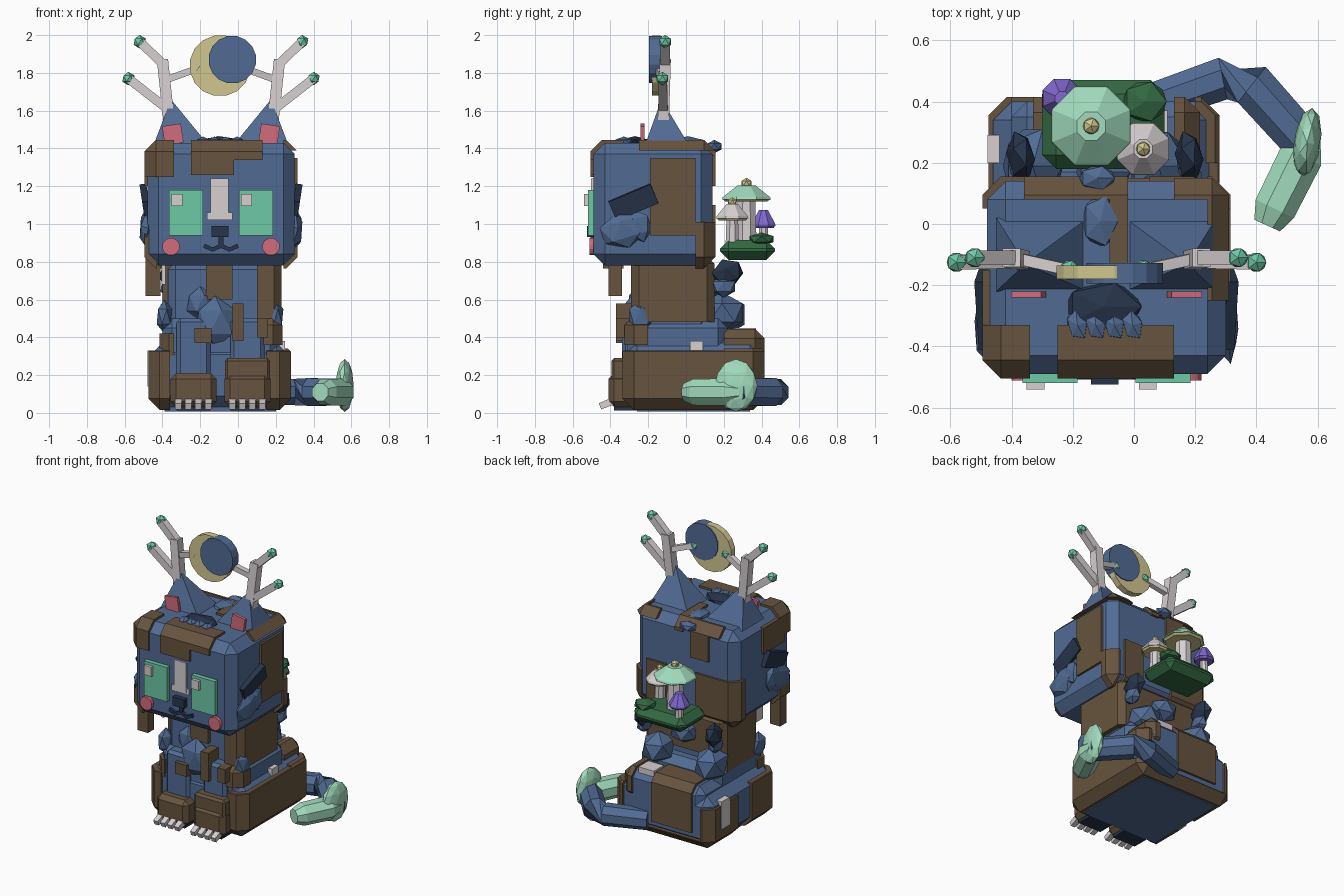
import bpy, bmesh, math
from mathutils import Vector, Matrix, Euler

old = bpy.data.objects.get("Cube")
if old:
    bpy.data.objects.remove(old)

CX = -0.09  # mirror line of the head and body
N = None    # open side of a patch region


def material(name, *rgb):
    m = bpy.data.materials.new(name)
    m.use_nodes = True
    m.diffuse_color = (*rgb, 1)
    m.node_tree.nodes["Principled BSDF"].inputs["Base Color"].default_value = (*rgb, 1)
    return m


BLUE = material("slate blue", 0.083, 0.148, 0.295)
BROWN = material("bark brown", 0.135, 0.088, 0.049)
NAVY = material("dark navy", 0.02, 0.035, 0.07)
MINT = material("pale mint", 0.36, 0.71, 0.51)
TEAL = material("jade", 0.155, 0.58, 0.38)
PINK = material("rose pink", 0.64, 0.15, 0.2)
WHITE = material("bone white", 0.68, 0.63, 0.64)
YELLOW = material("moon yellow", 0.64, 0.57, 0.28)
GREEN = material("moss green", 0.034, 0.14, 0.055)
PURPLE = material("violet", 0.22, 0.14, 0.64)


def finish(name, bm, mat):
    bmesh.ops.recalc_face_normals(bm, faces=bm.faces)
    mesh = bpy.data.meshes.new(name)
    bm.to_mesh(mesh)
    bm.free()
    mesh.materials.append(mat)
    ob = bpy.data.objects.new(name, mesh)
    bpy.context.collection.objects.link(ob)
    return ob


def box_mesh(b, bevel=0.0):
    lo, hi = Vector(b[::2]), Vector(b[1::2])
    bm = bmesh.new()
    bmesh.ops.create_cube(bm, size=1, matrix=Matrix.Translation((lo + hi) / 2) @ Matrix.Diagonal((*(hi - lo), 1)))
    if bevel:
        bmesh.ops.bevel(bm, geom=bm.edges[:], offset=bevel, segments=1, affect='EDGES', profile=0.5)
    return bm


def box(name, b, mat, bevel=0.0):
    """b = x0, x1, y0, y1, z0, z1"""
    return finish(name, box_mesh(b, bevel), mat)


def patches(name, b, bevel, regions, grow=0.015):
    """Raised bark: slightly larger copies of a block, each trimmed to a region."""
    for k, region in enumerate(regions):
        bm = box_mesh([v + (grow if i % 2 else -grow) for i, v in enumerate(b)], bevel)
        for i, v in enumerate(region):
            if v is None:
                continue
            n, p = Vector((0, 0, 0)), Vector((0, 0, 0))
            n[i // 2] = 1 if i % 2 else -1
            p[i // 2] = v
            cut = bmesh.ops.bisect_plane(bm, geom=bm.verts[:] + bm.edges[:] + bm.faces[:],
                                         plane_co=p, plane_no=n, clear_outer=True)
            edges = [e for e in cut["geom_cut"] if isinstance(e, bmesh.types.BMEdge)]
            bmesh.ops.holes_fill(bm, edges=edges)
        finish(f"{name}_{k}", bm, BROWN)


def blob(name, c, s, mat, rot=(0, 0, 0), detail=1):
    bm = bmesh.new()
    bmesh.ops.create_icosphere(bm, subdivisions=detail, radius=1, matrix=Matrix.LocRotScale(
        Vector(c), Euler(rot), Vector(s)))
    return finish(name, bm, mat)


def tube(name, pts, radii, sides, mat):
    """Flat-sided tube through points, closed at both ends."""
    pts = [Vector(p) for p in pts]
    bm = bmesh.new()
    rings = []
    for i, p in enumerate(pts):
        t = (pts[min(i + 1, len(pts) - 1)] - pts[max(i - 1, 0)]).normalized()
        u = t.cross(Vector((0, 1, 0)) if abs(t.y) < 0.5 else Vector((0, 0, 1))).normalized()
        w = t.cross(u)
        angles = [math.tau * (k + 0.5) / sides for k in range(sides)]
        rings.append([bm.verts.new(p + radii[i] * (u * math.cos(a) + w * math.sin(a))) for a in angles])
    for a, b in zip(rings, rings[1:]):
        for k in range(sides):
            bm.faces.new((a[k], a[(k + 1) % sides], b[(k + 1) % sides], b[k]))
    bm.faces.new(rings[0])
    bm.faces.new(rings[-1])
    return finish(name, bm, mat)


# Head with bark patches
HEAD = (-0.48, 0.30, -0.49, 0.14, 0.78, 1.43)
box("head", HEAD, BLUE, 0.06)
patches("head_bark", HEAD, 0.06, [
    (N, -0.34, N, -0.33, 1.25, N), (-0.25, -0.02, N, -0.33, 1.26, N), (-0.03, 0.13, N, -0.33, 1.34, N),
    (0.24, N, -0.19, 0.05, 0.94, 1.35), (0.24, N, 0.05, N, N, 1.01),
    (-0.08, -0.02, -0.13, N, 1.36, N), (-0.36, -0.02, 0.08, N, 1.38, N), (0.13, 0.26, 0.08, N, 1.39, N),
    (0.24, N, -0.25, N, 1.39, N), (-0.28, -0.14, 0.08, N, 1.2, N), (N, -0.18, 0.05, N, N, 1.1),
    (N, -0.42, -0.38, -0.15, 1.2, 1.38), (N, -0.43, -0.44, -0.33, N, 0.95), (0.05, 0.2, 0.08, N, N, 1.1)])
box("hanging_bark", (-0.49, -0.41, -0.41, -0.34, 0.62, 0.82), BROWN)

# Fur tufts on the crown
blob("crown_tuft", (-0.1, -0.27, 1.43), (0.14, 0.09, 0.035), NAVY)
for i in range(4):
    blob(f"crown_lock_{i}", (-0.185 + i * 0.06, -0.33, 1.435), (0.036, 0.055, 0.028), BLUE, (0, 0, 0.3))
blob("crown_knot", (-0.11, 0.01, 1.43), (0.065, 0.095, 0.035), BLUE)
blob("crown_back_knot", (-0.12, 0.15, 1.41), (0.065, 0.045, 0.035), BLUE)

# Face
box("nose_bridge", (-0.145, -0.05, -0.502, -0.47, 1.03, 1.24), WHITE)
box("nose_bridge_foot", (-0.165, -0.03, -0.5, -0.47, 1.02, 1.06), WHITE)
box("nose", (-0.14, -0.05, -0.525, -0.48, 0.93, 0.99), NAVY)
box("lip_line", (-0.104, -0.076, -0.505, -0.48, 0.875, 0.94), NAVY)
for side in (-1, 1):
    tag = "left" if side > 0 else "right"

    def at(d, y, z):
        return (CX + side * d, y, z)

    tube(f"mouth_{tag}", [at(0, -0.497, 0.885), at(0.045, -0.497, 0.865), at(0.09, -0.497, 0.885)],
         [0.016] * 3, 4, NAVY)
    x = CX + side * 0.185
    box(f"eye_{tag}", (x - 0.09, x + 0.09, -0.52, -0.48, 0.94, 1.18), TEAL)
    x = -0.322 if side < 0 else 0.045
    box(f"eye_glint_{tag}", (x - 0.029, x + 0.029, -0.54, -0.51, 1.095, 1.16), WHITE)
    tube(f"cheek_{tag}", [at(0.265, -0.512, 0.88), at(0.265, -0.48, 0.88)], [0.047] * 2, 12, PINK)

    # Cheek fur at the sides of the head
    blob(f"side_fur_{tag}", at(0.395, -0.33, 0.97), (0.04, 0.14, 0.1), BLUE, (0.3, 0, 0))
    blob(f"side_fur_low_{tag}", at(0.4, -0.25, 0.99), (0.03, 0.07, 0.09), BLUE, (0.3, 0, 0))
    flap = box(f"side_fur_flap_{tag}", (-0.018, 0.018, -0.12, 0.12, -0.06, 0.05), NAVY)
    flap.location = at(0.4, -0.28, 1.12)
    flap.rotation_euler = (0.4, side * 0.15, 0)

    # Ears
    bm = bmesh.new()
    base = [bm.verts.new(at(a, b, 1.41)) for a, b in ((0.06, -0.22), (0.36, -0.22), (0.36, 0.02), (0.06, 0.02))]
    tip = bm.verts.new(at(0.265, -0.13, 1.66))
    bm.faces.new(base)
    for k in range(4):
        bm.faces.new((base[k], base[(k + 1) % 4], tip))
    finish(f"ear_{tag}", bm, BLUE)
    inner = box(f"inner_ear_{tag}", (-0.05, 0.05, -0.01, 0.01, -0.05, 0.05), PINK)
    inner.location = at(0.255, -0.23, 1.475)
    inner.rotation_euler = (0, side * 0.15, 0)

    # Antlers with buds
    tube(f"antler_trunk_{tag}", [at(0.275, -0.12, 1.54), at(0.31, -0.11, 1.87)], [0.042] * 2, 4, WHITE)
    for j, (a, b, r) in enumerate([(at(0.31, -0.11, 1.85), at(0.43, -0.11, 1.965), 0.034),
                                   (at(0.285, -0.12, 1.61), at(0.49, -0.125, 1.77), 0.034),
                                   (at(0.3, -0.11, 1.76), at(0.12, -0.15, 1.825), 0.026)]):
        tube(f"antler_branch_{tag}_{j}", [a, b], [r, r], 4, WHITE)
        blob(f"antler_bud_{tag}_{j}", b, (0.036,) * 3, TEAL)

# Moon
tube("moon", [(-0.095, -0.18, 1.838), (-0.095, -0.135, 1.838)], [0.162] * 2, 16, YELLOW)
tube("moon_shadow", [(-0.03, -0.195, 1.87), (-0.03, -0.128, 1.87)], [0.127] * 2, 16, BLUE)

# Torso and chest
TORSO = (-0.37, 0.20, -0.26, 0.12, 0.3, 0.8)
box("torso", TORSO, BLUE, 0.04)
patches("torso_bark", TORSO, 0.04, [
    (0.1, N, N, N, 0.48, N), (N, -0.3, -0.2, N, 0.45, N), (-0.17, -0.03, N, -0.2, 0.6, N),
    (-0.3, 0.15, 0.05, N, 0.55, N)], grow=0.03)
box("torso_fleck", (-0.405, -0.385, -0.27, -0.2, 0.68, 0.78), WHITE)
BELLY = (-0.40, 0.22, -0.31, 0.22, 0.25, 0.5)
box("belly", BELLY, BLUE, 0.05)
patches("belly_bark", BELLY, 0.05, [(0.1, N, N, -0.2, 0.36, N), (N, -0.34, N, -0.2, 0.3, 0.42)])
blob("chest_fur", (-0.12, -0.29, 0.48), (0.12, 0.07, 0.14), BLUE)
blob("chest_fur_high", (-0.2, -0.26, 0.58), (0.08, 0.05, 0.09), BLUE)
for i, b in enumerate([(-0.23, -0.14, 0.37, 0.45), (-0.03, 0.03, 0.38, 0.58), (0.1, 0.16, 0.4, 0.5)]):
    box(f"chest_bark_{i}", (b[0], b[1], -0.37, -0.25, b[2], b[3]), BROWN)
for i, x in enumerate((-0.39, 0.2)):
    blob(f"shoulder_fur_{i}", (x, -0.24, 0.51), (0.045, 0.07, 0.09), BLUE)

# Back fur below the garden
blob("back_fur_low", (-0.33, 0.19, 0.52), (0.11, 0.14, 0.12), BLUE)
blob("back_fur_side", (0.08, 0.19, 0.53), (0.11, 0.13, 0.11), BLUE)
blob("back_fur_mid", (-0.1, 0.17, 0.68), (0.1, 0.08, 0.08), BLUE)
for i, x in enumerate((-0.37, 0.18)):
    blob(f"back_fur_dark_{i}", (x, 0.22, 0.74), (0.045, 0.09, 0.08), NAVY, (0.4, 0.2, 0.1))
    blob(f"back_fur_tip_{i}", (x, 0.2, 0.67), (0.045, 0.07, 0.06), BLUE)

# Haunches and rump
RUMP = (-0.46, 0.265, -0.32, 0.4, 0.03, 0.37)
box("rump", RUMP, BLUE, 0.06)
patches("rump_bark", RUMP, 0.06, [
    (0.15, N, N, 0.3, N, 0.33), (0.2, N, 0.2, N, N, 0.34), (N, -0.36, N, -0.05, N, 0.33),
    (N, -0.4, 0.1, N, N, 0.3), (-0.33, -0.02, 0.2, N, 0.12, N), (N, N, 0.3, N, N, 0.08)])
BACK = (-0.40, 0.2, 0.12, 0.4, 0.25, 0.43)
box("rump_top", BACK, BLUE, 0.05)
patches("rump_top_bark", BACK, 0.05, [(-0.33, -0.02, 0.2, N, N, N), (0.13, N, 0.2, N, N, N)])
box("rump_fleck_top", (-0.01, 0.11, 0.26, 0.37, 0.38, 0.45), WHITE)
box("rump_fleck_side", (-0.479, -0.42, 0.2, 0.29, 0.14, 0.33), WHITE)
box("hip_fleck", (0.18, 0.25, 0.02, 0.09, 0.33, 0.38), WHITE)
box("underside", (-0.39, 0.2, -0.26, 0.34, 0.008, 0.05), BLUE)

# Front legs, paws and claws
for side in (-1, 1):
    tag = "left" if side > 0 else "right"
    x = CX - 0.003 + side * 0.1425
    box(f"leg_{tag}", (x - 0.09, x + 0.09, -0.34, -0.2, 0.1, 0.5), BLUE, 0.02)
    box(f"paw_{tag}", (x - 0.122, x + 0.122, -0.41, -0.2, 0.03, 0.21), BROWN, 0.03)
    box(f"paw_pad_{tag}", (x - 0.09, x + 0.09, -0.38, -0.22, 0.012, 0.04), NAVY)
    for k in range(4):
        cx = x - 0.08 + k * 0.053
        tube(f"claw_{tag}_{k}", [(cx, -0.38, 0.065), (cx, -0.455, 0.035)], [0.028, 0.024], 4, WHITE)
box("paw_cuff_left", (-0.07, 0.17, -0.395, -0.2, 0.12, 0.29), BROWN, 0.015)

# Tail with a pale tip
tube("tail", [(0.02, 0.38, 0.11), (0.29, 0.475, 0.11), (0.385, 0.455, 0.11), (0.56, 0.26, 0.11)],
     [0.07, 0.075, 0.08, 0.075], 8, BLUE)
tube("tail_tip", [(0.565, 0.29, 0.11), (0.545, 0.22, 0.11), (0.46, 0.05, 0.11), (0.435, -0.005, 0.11)],
     [0.05, 0.078, 0.075, 0.05], 8, MINT)
blob("tail_tuft", (0.565, 0.265, 0.145), (0.045, 0.115, 0.14), MINT, (0, 0, -0.15), 2)

# Mushroom garden on the back
box("moss_bed", (-0.3, 0.1, 0.18, 0.47, 0.81, 0.915), GREEN, 0.045)
blob("moss_mound", (0.035, 0.4, 0.92), (0.08, 0.075, 0.035), GREEN)
for name, x, y, r, z, top, mat, knob in [("large", -0.14, 0.32, 0.14, 1.13, 1.205, MINT, 0.03),
                                         ("middle", 0.03, 0.245, 0.092, 1.03, 1.105, WHITE, 0.026),
                                         ("small", -0.235, 0.41, 0.069, 0.99, 1.075, PURPLE, 0)]:
    tube(f"mushroom_stem_{name}", [(x, y, 0.88), (x, y, z)], [r * 0.42, r * 0.36], 8, WHITE)
    tube(f"mushroom_gills_{name}", [(x, y, z - 0.012), (x, y, z)], [r * 0.85, r * 0.95], 8,
         YELLOW if knob else PURPLE)
    tube(f"mushroom_cap_{name}", [(x, y, z), (x, y, z + 0.012), (x, y, top)], [r, r * 0.97, r * 0.36], 8, mat)
    if knob:
        blob(f"mushroom_knob_{name}", (x, y, top + 0.01), (knob,) * 3, YELLOW)
